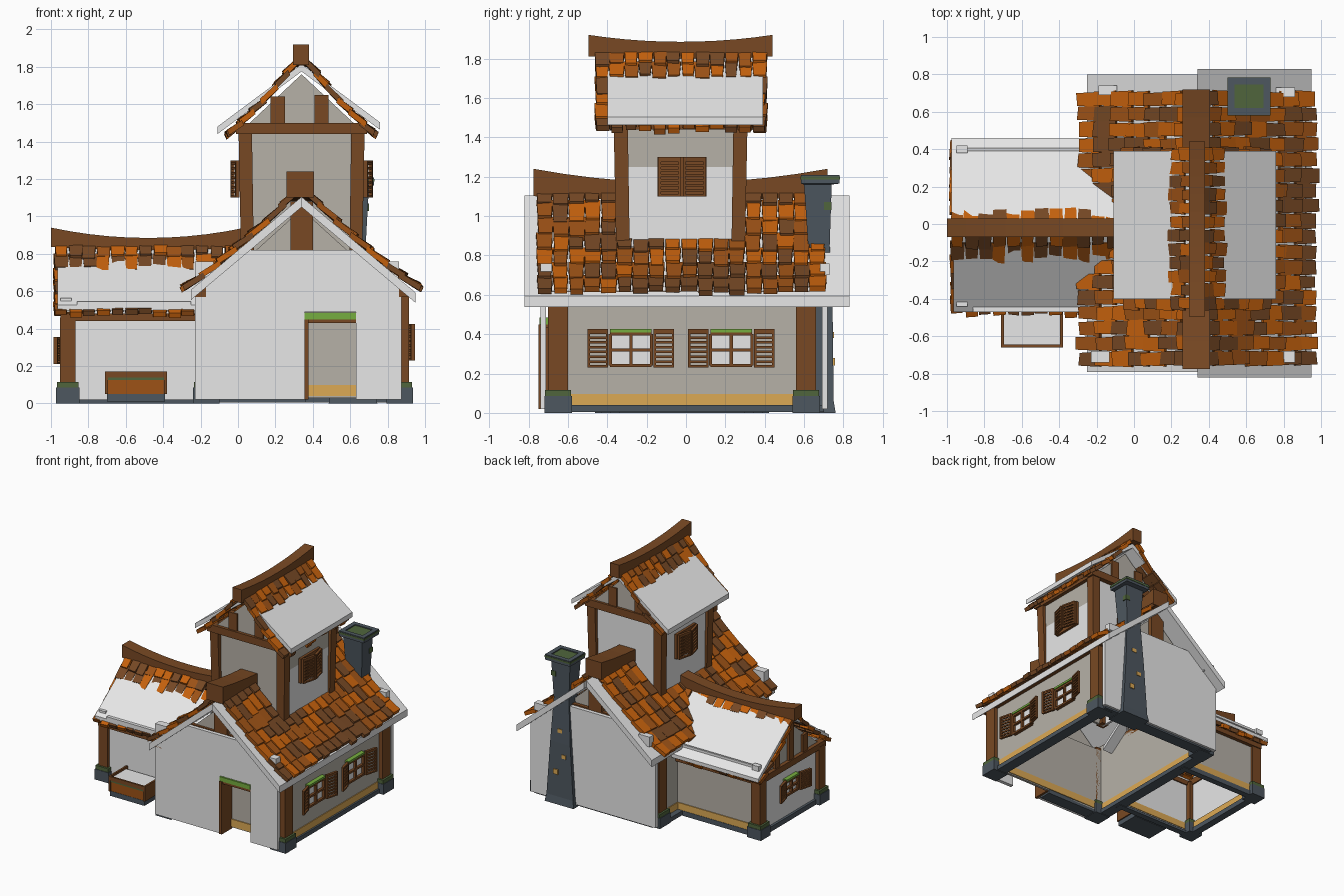
import bpy, bmesh, random

if "Cube" in bpy.data.objects:
    bpy.data.objects.remove(bpy.data.objects["Cube"])
random.seed(4)

COL = {"white": (.8, .8, .8), "plaster": (.47, .44, .39), "ochre": (.72, .40, .09),
       "orange_tile": (.56, .12, .004), "rust_tile": (.34, .085, .008), "brown_tile": (.18, .065, .018),
       "wood": (.19, .066, .017), "slate": (.075, .095, .115), "moss": (.08, .13, .045),
       "leaf_green": (.18, .42, .05)}
MAT = {}
for n, c in COL.items():
    MAT[n] = bpy.data.materials.new(n)
    MAT[n].diffuse_color = (*c, 1)


def finish(name, bm, *mats):
    bmesh.ops.recalc_face_normals(bm, faces=bm.faces)
    me = bpy.data.meshes.new(name)
    bm.to_mesh(me)
    bm.free()
    for m in mats:
        me.materials.append(MAT[m])
    ob = bpy.data.objects.new(name, me)
    bpy.context.collection.objects.link(ob)
    return ob


def hexa(bm, pts, mi=0):
    v = [bm.verts.new(p) for p in pts]
    for f in ((0, 1, 2, 3), (4, 5, 6, 7), (0, 1, 5, 4), (1, 2, 6, 5), (2, 3, 7, 6), (3, 0, 4, 7)):
        bm.faces.new([v[i] for i in f]).material_index = mi


def boxes(name, mat, *bs, warp=None):
    bm = bmesh.new()
    for x0, x1, y0, y1, z0, z1 in bs:
        hexa(bm, [(x, y, z) for z in (z0, z1) for x, y in ((x0, y0), (x1, y0), (x1, y1), (x0, y1))])
    if warp:
        for v in bm.verts:
            v.co = warp(v.co)
    return finish(name, bm, mat)


def prism(name, mat, axis, pts, a, b):
    """Extrude an outline (horizontal, z) along the x or y axis."""
    bm = bmesh.new()
    P = lambda p, t: (p[0], t, p[1]) if axis == 'y' else (t, p[0], p[1])
    A, B = [[bm.verts.new(P(p, t)) for p in pts] for t in (a, b)]
    bm.faces.new(A)
    bm.faces.new(B)
    for i in range(len(pts)):
        j = (i + 1) % len(pts)
        bm.faces.new((A[i], A[j], B[j], B[i]))
    return finish(name, bm, mat)


def interp(prof, d):
    for (d0, z0), (d1, z1) in zip(prof, prof[1:]):
        if d <= d1 or (d1, z1) == prof[-1]:
            return z0 + (z1 - z0) * (d - d0) / (d1 - d0)


def roof_tiles(name, axis, c, prof, u0, u1, rows, cols, skip=lambda x, y, z: False):
    bm = bmesh.new()
    P = lambda u, d, s, z: (c + s * d, u, z) if axis == 'y' else (u, c + s * d, z)
    dm, dM = prof[0][0], prof[-1][0]
    step, w = (dM - dm) / rows, (u1 - u0) / cols
    for s in (-1, 1):
        for r in range(rows):
            lo = dM - r * step
            for k in range(cols):
                a = u0 + k * w + random.uniform(-.006, .006)
                b = u0 + (k + 1) * w + random.uniform(-.006, .006)
                l = lo + random.uniform(-.012, .012)
                h = max(lo - 1.3 * step, dm - .02)
                if skip(*P((a + b) / 2, lo - step / 2, s, interp(prof, lo - step / 2))):
                    continue
                zl, zh = interp(prof, l) + random.uniform(.004, .016), interp(prof, h) - .008
                q = [(a, h, zh), (b, h, zh), (b - .006, l + random.uniform(-.008, .008), zl), (a + .006, l, zl)]
                hexa(bm, [P(u, d, s, z) for u, d, z in q] + [P(u, d - .012, s, z - .028) for u, d, z in q],
                     random.choice((0, 0, 1, 2, 2)))
    return finish(name, bm, "orange_tile", "rust_tile", "brown_tile")


def slab(name, axis, c, s, ztop, slope, d, t, a, b):
    prism(name, "white", axis, [(c, ztop), (c + s * d, ztop - slope * d),
                                (c + s * d, ztop - slope * d - t), (c, ztop - t)], a, b)


def ridge(name, axis, a, b, z0, zmid, zend, c0, c1):
    """Ridge beam whose top and bottom sag in the middle."""
    n, top, bot = 10, [], []
    for i in range(n + 1):
        t = i / n
        k = (2 * t - 1) ** 2
        top.append((a + (b - a) * t, zmid + (zend - zmid) * k))
        bot.append((a + (b - a) * t, z0 + .3 * (zend - zmid) * k))
    prism(name, "wood", 'x' if axis == 'y' else 'y', top + bot[::-1], c0, c1)


def shutter(name, x, s, hinge, free, z0, z1):
    y0, y1 = sorted((hinge, free))
    g = .012
    parts = [(x, x + s * .02, y0, y0 + g, z0, z1), (x, x + s * .02, y1 - g, y1, z0, z1),
             (x, x + s * .02, y0, y1, z0, z0 + g), (x, x + s * .02, y0, y1, z1 - g, z1)]
    h = (z1 - z0) / 8
    parts += [(x + s * .005, x + s * .016, y0, y1, z0 + h * i, z0 + h * i + .013) for i in range(1, 8)]

    def swing(co):
        co.x += s * .25 * abs(co.y - hinge)
        return co
    boxes(name, "wood", *parts, warp=swing)


def window(name, x, s, y, z0, z1, hw):
    X = lambda d: x + s * d
    g = .016
    boxes(name + "_pane", "white", (x, X(.008), y - hw, y + hw, z0, z1))
    bars = [(x, X(.028), y + o - g / 2, y + o + g / 2, z0, z1) for o in (-hw, 0, hw)]
    bars += [(x, X(.028), y - hw, y + hw, z - g / 2, z + g / 2) for z in (z0, (z0 + z1) / 2, z1)]
    boxes(name + "_frame", "wood", *bars)
    boxes(name + "_moss_sill", "leaf_green", (x, X(.035), y - hw, y + hw, z1 + .008, z1 + .025))
    for side in (-1, 1):
        shutter(name + "_shutter", X(.02), s, y + side * (hw + .01), y + side * (hw + .115), z0 - .01, z1 + .025)


def posts(name, spots, z1, r):
    boxes(name, "wood", *[(x - r, x + r, y - r, y + r, .1, z1) for x, y in spots])
    R = r + .02
    boxes(name + "_stone_foot", "slate", *[(x - R, x + R, y - R, y + R, 0, .085) for x, y in spots])
    boxes(name + "_moss_cap", "moss", *[(x - R + .004, x + R - .004, y - R + .004, y + R - .004, .085, .115)
                                        for x, y in spots])


CX = .34                                            # ridge line of house and tower
# ---- main house walls
posts("house_post", [(x, y) for x in (-.17, .865) for y in (-.65, .61)], .6, .05)
for n, x0, x1 in (("right", .86, .88), ("left", -.19, -.17)):
    boxes(n + "_wall", "plaster", (x0, x1, -.65, .62, .03, .62))
    boxes(n + "_ochre_band", "ochre", (x0 - .006, x1 + .006, -.62, .58, .04, .095))
    boxes(n + "_plinth", "slate", (x0 - .05, x1 + .02, -.65, .62, .005, .04))
boxes("end_plinth", "slate", (-.19, .36, -.70, -.6, .005, .04), (-.19, .88, .6, .7, .005, .04))
boxes("eave_beam", "wood", (.86, .92, -.74, .69, .57, .62), (-.23, -.17, -.74, .69, .57, .62))
# gable shells: front one has a doorway
prism("back_wall", "white", 'y', [(-.23, .02), (.9, .02), (.9, .6), (.65, .81), (.04, .81), (-.23, .6)], .69, .72)
prism("front_wall", "white", 'y', [(-.23, .02), (.355, .02), (.355, .49), (.63, .49), (.63, .02), (.875, .02),
                                   (.875, .61), (.64, .82), (.04, .82), (-.23, .59)], -.74, -.71)
for y0, y1, n in ((-.68, -.65, "front"), (.62, .65, "back")):
    prism(n + "_gable", "plaster", 'y', [(-.2, .55), (.88, .55), (CX, 1.04)], y0, y1)
for y in (-.70, .66):
    boxes("gable_beam", "wood", (.28, .40, y - .01, y + .03, .8, 1.08), (0, .68, y, y + .03, .76, .82))
# doorway
boxes("door_recess", "plaster", (-.19, .87, -.62, -.6, .03, .58))
boxes("door_ochre_band", "ochre", (-.15, .83, -.628, -.594, .04, .1))
boxes("door_frame", "wood", (.355, .378, -.75, -.61, .02, .45), (.355, .63, -.74, -.62, .43, .45))
boxes("door_moss", "leaf_green", (.355, .63, -.745, -.64, .45, .485))
for y in (-.28, .23):
    window("house_window", .88, 1, y, .24, .40, .105)

# ---- tower
boxes("tower_front_wall", "plaster", (.04, .64, -.33, -.31, .6, 1.46))
boxes("tower_white_wall", "white", (.04, .64, .26, .28, .6, 1.46), (.03, .05, -.33, .28, .6, 1.46),
      (.63, .65, -.33, .28, .6, 1.25))
boxes("tower_upper_wall", "plaster", (.63, .65, -.33, .28, 1.25, 1.46))


def flare(co):
    k = 1 + .06 * (co.z - 1.1)
    co.x = CX + (co.x - CX) * k
    co.y = -.03 + (co.y + .03) * k
    return co


boxes("tower_post", "wood", *[(x, x + .07, y, y + .07, .6, 1.46) for x in (.01, .60) for y in (-.36, .235)],
      warp=flare)
for y, b in ((-.37, -.33), (.27, .31)):
    prism("tower_gable", "plaster", 'y', [(.02, 1.46), (.66, 1.46), (CX, 1.76)], y + .01, y + .03)
    boxes("tower_gable_beam", "wood", (-.01, .69, y - .015, b + .01, 1.44, 1.50), (.175, .25, y, b, 1.5, 1.64),
          (.41, .485, y, b, 1.5, 1.65))
boxes("tower_eave_beam", "wood", (0, .05, -.37, .31, 1.44, 1.49), (.63, .68, -.37, .31, 1.44, 1.49))
for x, s in ((.65, 1), (.03, -1)):
    boxes("tower_window_frame", "wood", (x, x + s * .02, -.145, .105, 1.1, 1.3))
    shutter("tower_shutter", x + s * .022, s, -.14, -.025, 1.1, 1.3)
    shutter("tower_shutter", x + s * .022, s, .10, -.015, 1.1, 1.3)

# ---- left wing
WY = -.02
posts("wing_post", [(-.91, -.40), (-.91, .36)], .46, .042)
boxes("wing_front_wall", "white", (-.9, -.18, -.42, -.40, .02, .5))
boxes("wing_back_wall", "plaster", (-.9, -.18, .36, .38, .02, .5))
boxes("wing_ochre_band", "ochre", (-.88, -.2, .355, .387, .04, .095), (-.88, -.2, -.40, -.393, .04, .095),
      (-.915, -.89, -.36, .32, .04, .095))
boxes("wing_plinth", "slate", (-.93, -.18, .34, .39, 0, .04), (-.93, -.18, -.43, -.38, 0, .02),
      (-.94, -.88, -.4, .36, 0, .04))
prism("wing_end_wall", "white", 'x', [(-.41, .03), (.37, .03), (.37, .47), (-.41, .47)], -.92, -.9)
prism("wing_gable", "plaster", 'x', [(-.42, .46), (.38, .46), (WY, .78)], -.92, -.9)
boxes("wing_gable_beam", "wood", (-.95, -.89, -.43, .39, .44, .49),
      *[(-.94, -.9, y - .03, y + .03, .48, z) for y, z in ((-.2, .63), (WY, .78), (.16, .63))])
boxes("wing_eave_beam", "wood", (-.95, -.18, -.45, -.39, .44, .48), (-.95, -.18, .35, .41, .44, .48))
window("wing_window", -.92, -1, WY, .22, .33, .08)

# ---- roofs: tiles over (or poking through) plain white slabs
main_prof = [(.03, 1.15), (.2, .98), (.45, .765), (.64, .625)]
tower_prof = [(.03, 1.845), (.12, 1.735), (.2, 1.64), (.4, 1.445)]
wing_prof = [(.03, .865), (.15, .735), (.3, .605), (.47, .485)]


def main_skip(x, y, z):
    in_tower = .03 < x < .65 and -.33 < y < .27
    return in_tower or (x < CX and z < .85 - .75 * abs(y - WY))


roof_tiles("main_roof_tiles", 'y', CX, main_prof, -.76, .71, 7, 18, main_skip)
roof_tiles("tower_roof_tiles", 'y', CX, tower_prof, -.46, .41, 6, 12)
roof_tiles("wing_roof_tiles", 'x', WY, wing_prof, -.985, .0, 6, 13,
           lambda x, y, z: x > -.22 and z < .62 + .9 * (x + .22))
slab("main_roof_slab_right", 'y', CX, 1, 1.105, .84, .61, .055, -.82, .83)
slab("main_roof_slab_left", 'y', CX, -1, 1.105, .84, .59, .055, -.79, .80)
for s in (-1, 1):
    slab("tower_roof_slab", 'y', CX, s, 1.815, .744, .45 if s < 0 else .42, .04, -.40, .39)
slab("wing_roof_slab_front", 'x', WY, -1, .85, .72, .45, .03, -.965, -.08)
slab("wing_roof_slab_back", 'x', WY, 1, .875, .74, .48, .03, -.975, -.08)
ridge("main_ridge_beam", 'y', -.775, .72, 1.08, 1.17, 1.24, .26, .405)
ridge("tower_ridge_beam", 'y', -.495, .44, 1.80, 1.885, 1.92, .295, .38)
ridge("wing_ridge_beam", 'x', -1.0, .04, .82, .885, .94, -.07, .03)
# white roof brackets and the rail on the wing
boxes("roof_bracket", "white", (-.19, -.09, .69, .74, .68, .76), (.76, .86, .68, .73, .70, .76),
      (-.23, -.13, -.74, -.68, .68, .76), (.80, .86, -.74, -.68, .71, .76),
      (-.95, -.89, .38, .42, .56, .60), (-.95, -.89, -.44, -.40, .53, .565))
boxes("wing_rail", "white", (-.89, -.2, .39, .405, .57, .59), (-.86, -.25, -.47, -.41, .50, .545))

# ---- chimney: stacked square sections with a hollow top
bm = bmesh.new()
rings = []
for z, rx, ry, cy in ((0, .13, .09, .67), (.06, .12, .08, .67), (.5, .09, .07, .675), (.85, .068, .055, .675),
                      (1.16, .085, .07, .67), (1.165, .113, .098, .682), (1.185, .113, .098, .682)):
    rings.append([bm.verts.new((.615 + a * rx, cy + b * ry, z)) for a, b in ((-1, -1), (1, -1), (1, 1), (-1, 1))])
for A, B in zip(rings, rings[1:]):
    for i in range(4):
        bm.faces.new((A[i], A[(i + 1) % 4], B[(i + 1) % 4], B[i]))
bm.faces.new(rings[0])
bm.faces.new(rings[-1])
finish("chimney", bm, "slate")
cx0, cx1, cy0, cy1 = .502, .728, .584, .78
boxes("chimney_rim", "slate", (cx0, cx1, cy0, cy0 + .035, 1.18, 1.208), (cx0, cx1, cy1 - .035, cy1, 1.18, 1.208),
      (cx0, cx0 + .035, cy0, cy1, 1.18, 1.208), (cx1 - .035, cx1, cy0, cy1, 1.18, 1.208))
boxes("chimney_moss", "moss", (cx0 - .003, cx1 + .003, cy0 - .003, cy1 + .003, 1.186, 1.2),
      (.66, .70, .70, .74, 1.03, 1.07))
boxes("chimney_brick", "ochre", (.56, .60, .742, .752, .38, .41), (.63, .67, .745, .757, .24, .28),
      (.60, .64, .735, .745, .58, .61))

# ---- planter in front of the wing
boxes("planter_base", "slate", (-.70, -.39, -.65, -.45, .01, .05))
boxes("planter_body", "rust_tile", (-.695, -.395, -.648, -.45, .05, .125))
boxes("planter_moss", "moss", (-.70, -.39, -.652, -.45, .125, .14))
boxes("planter_soil", "white", (-.70, -.39, -.645, -.45, .14, .155))
boxes("planter_rim", "wood", (-.71, -.38, -.66, -.645, .14, .172), (-.71, -.695, -.66, -.43, .05, .172),
      (-.395, -.38, -.66, -.43, .05, .172))

for m in bpy.data.materials:
    if m.users and not m.is_grease_pencil:
        m.use_nodes = True
        m.node_tree.nodes["Principled BSDF"].inputs["Base Color"].default_value = m.diffuse_color
